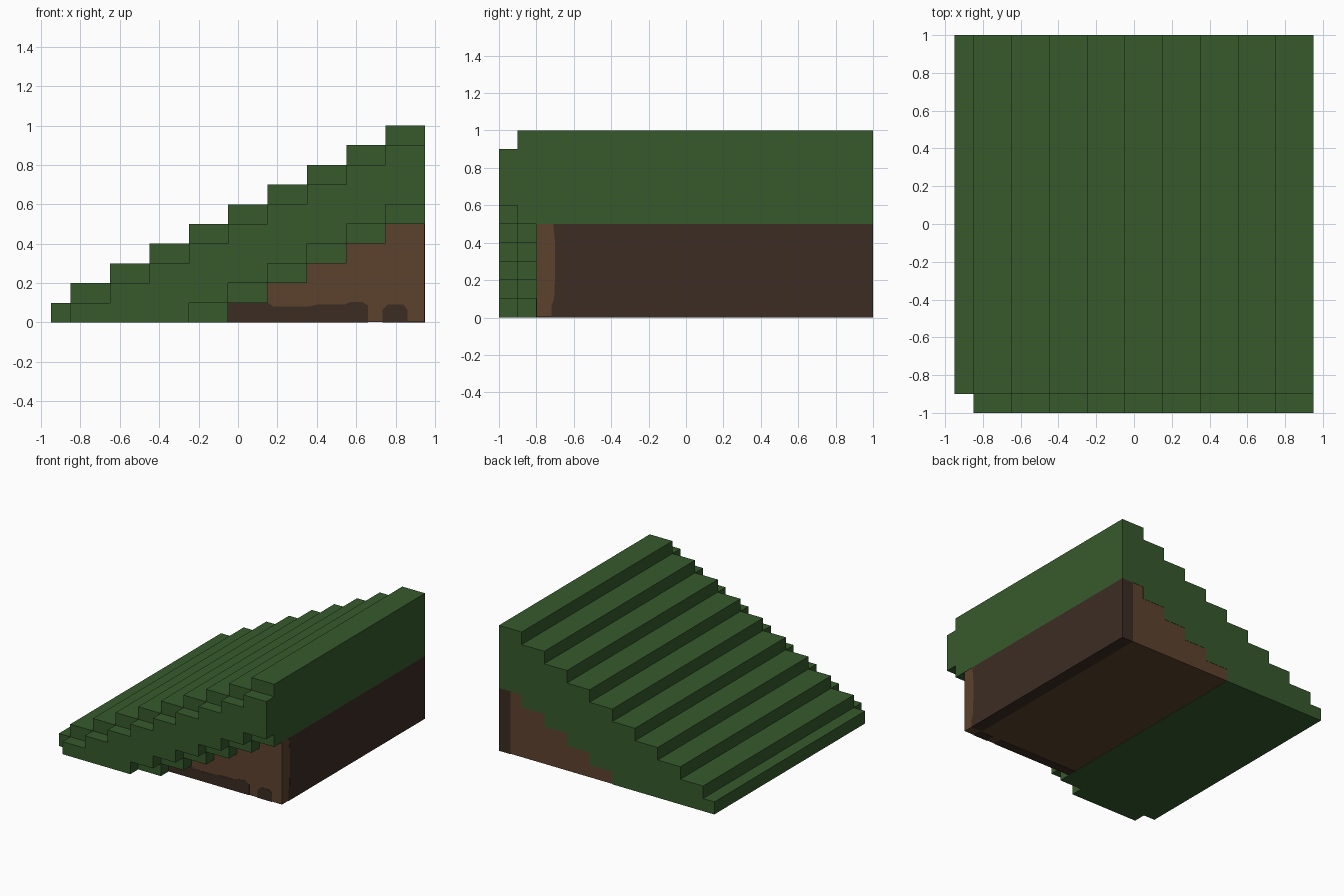
import bpy, bmesh

cube = bpy.data.objects.get("Cube")
if cube:
    bpy.data.objects.remove(cube, do_unlink=True)


def material(name, srgb):
    colour = [((c / 255 + 0.055) / 1.055) ** 2.4 for c in srgb] + [1.0]
    mat = bpy.data.materials.new(name)
    mat.use_nodes = True
    mat.diffuse_color = colour
    bsdf = next(n for n in mat.node_tree.nodes if n.type == 'BSDF_PRINCIPLED')
    bsdf.inputs["Base Color"].default_value = colour
    return mat


green = material("roof green", (54, 90, 44))
brown = material("wall brown", (92, 66, 46))
dark = material("dark brown", (59, 44, 35))


def extrude(name, profile, start, end, mat, axis="y"):
    """Extrude a flat profile along x or y from start to end."""
    bm = bmesh.new()
    if axis == "y":
        points, move = [(u, start, z) for u, z in profile], (0, end - start, 0)
    else:
        points, move = [(start, u, z) for u, z in profile], (end - start, 0, 0)
    face = bm.faces.new([bm.verts.new(p) for p in points])
    grown = bmesh.ops.extrude_face_region(bm, geom=[face], use_keep_orig=True)
    verts = [g for g in grown["geom"] if isinstance(g, bmesh.types.BMVert)]
    bmesh.ops.translate(bm, verts=verts, vec=move)
    bmesh.ops.recalc_face_normals(bm, faces=bm.faces)
    mesh = bpy.data.meshes.new(name)
    bm.to_mesh(mesh)
    bm.free()
    mesh.materials.append(mat)
    obj = bpy.data.objects.new(name, mesh)
    bpy.context.collection.objects.link(obj)
    return obj


def stairs(x, z, count):
    """Stepped outline that ends flush with the high side."""
    points = []
    for i in range(count):
        points += [(x + 0.2 * i, z + 0.1 * i), (x + 0.2 * i, z + 0.1 * (i + 1))]
    return points + [(0.95, z + 0.1 * count)]


# Stepped roof, with a stepped underside over the wall
under = stairs(-0.05, 0, 5)
roof = [(-0.95, 0), (-0.95, 0.1)] + stairs(-0.85, 0.1, 9) + under[::-1]
extrude("stepped_roof", roof, -0.9, 1, green)

# Overhanging gable trim, one step lower
trim = stairs(-0.85, 0, 9) + stairs(-0.25, 0, 6)[::-1]
extrude("gable_trim", trim, -1, -0.9, green)

# Light wall, set in by a hair so the dark panels lie over it
gap = 0.002
wall = [(min(x, 0.95 - gap), max(z, gap)) for x, z in under]
extrude("gable_wall", wall + [(0.95 - gap, gap)], -0.8, 1 - gap, brown)

# Dark side wall with an uneven front edge
side = [(1, 0), (1, 0.5), (-0.71, 0.5), (-0.7, 0.4), (-0.7, 0.22),
        (-0.705, 0.1), (-0.72, 0.06), (-0.72, 0)]
extrude("side_wall", side, 0.85, 0.95, dark, axis="x")

# Dark worn patches along the foot of the gable wall
long_patch = [(-0.05, 0), (-0.05, 0.1), (0.15, 0.1), (0.18, 0.08), (0.36, 0.08),
              (0.4, 0.09), (0.54, 0.09), (0.57, 0.105), (0.63, 0.105),
              (0.66, 0.085), (0.66, 0)]
short_patch = [(0.735, 0), (0.735, 0.065), (0.76, 0.09), (0.84, 0.09),
               (0.86, 0.065), (0.86, 0)]
for name, patch in (("long_foot_patch", long_patch), ("short_foot_patch", short_patch)):
    extrude(name, patch, -0.8 - gap, -0.73, dark)
